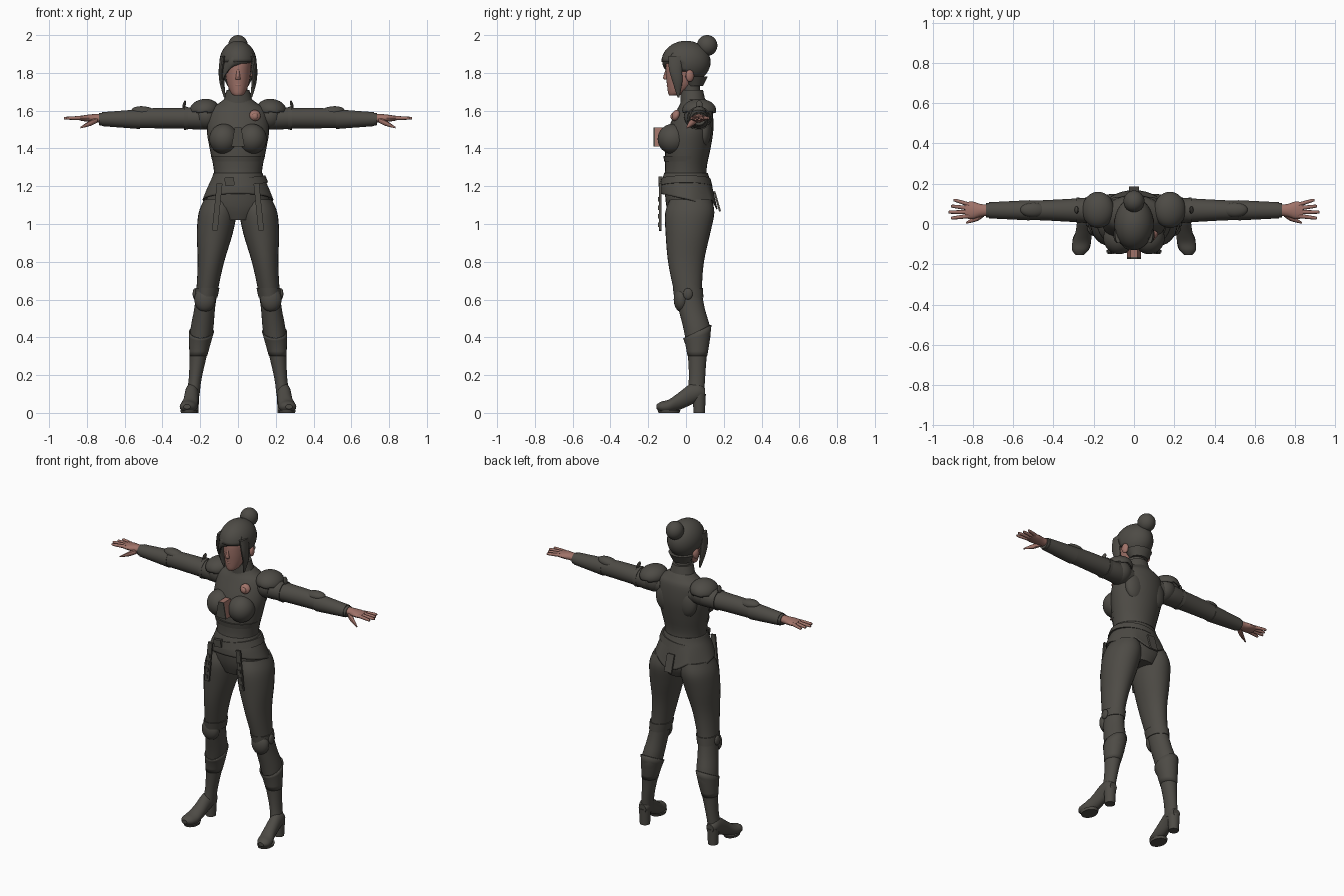
import bpy, bmesh, math
from mathutils import Vector, Matrix, Euler

cube = bpy.data.objects.get("Cube")
if cube:
    bpy.data.objects.remove(cube, do_unlink=True)


def material(name, red, green, blue):
    colour = (red, green, blue, 1)
    mat = bpy.data.materials.new(name)
    mat.use_nodes = True
    mat.diffuse_color = colour
    mat.node_tree.nodes["Principled BSDF"].inputs["Base Color"].default_value = colour
    return mat


cloth = material("charcoal cloth", red=.075, green=.07, blue=.06)
skin = material("warm skin", red=.35, green=.17, blue=.14)


def finish(name, bm, mat, mirror=False, thickness=0):
    """Turn a bmesh into a named, smooth shaded object."""
    bmesh.ops.recalc_face_normals(bm, faces=bm.faces[:])
    mesh = bpy.data.meshes.new(name)
    bm.to_mesh(mesh)
    bm.free()
    mesh.materials.append(mat)
    obj = bpy.data.objects.new(name, mesh)
    bpy.context.collection.objects.link(obj)
    bpy.ops.object.select_all(action="DESELECT")
    obj.select_set(True)
    bpy.context.view_layer.objects.active = obj
    bpy.ops.object.shade_smooth_by_angle(angle=math.radians(40))
    if thickness:
        obj.modifiers.new("thickness", "SOLIDIFY").thickness = thickness
    if mirror:
        obj.modifiers.new("mirror", "MIRROR")


def ring(x=0, y=0, z=0, wide=.05, deep=None):
    """One elliptical cross-section: centre and two half sizes."""
    return Vector((x, y, z, wide, wide if deep is None else deep))


def spline(a, b, c, d, t):
    return b + (c - a) * t / 2 + (a * 2 - b * 5 + c * 4 - d) * t * t / 2 + (b * 3 - a - c * 3 + d) * t ** 3 / 2


def loft(name, axis, rings, mat, mirror=False, sides=28, steps=4, closed=True, thickness=0, shift=None):
    """Skin a smooth surface through elliptical rings set across an axis."""
    padded = [rings[0], *rings, rings[-1]]
    rows = [spline(*padded[i:i + 4], s / steps) for i in range(len(rings) - 1) for s in range(steps)]
    rows.append(rings[-1])
    across, along = [Vector(row) for row in Matrix.Identity(3) if row["xyz".index(axis)] == 0]
    bm = bmesh.new()
    loops = []
    for row in rows:
        loop = []
        for k in range(sides):
            angle = math.tau * k / sides
            point = Vector(row[:3]) + across * row[3] * math.cos(angle) + along * row[4] * math.sin(angle)
            if shift:
                point.z += shift(point, angle)
            loop.append(bm.verts.new(point))
        loops.append(loop)
    for low, high in zip(loops, loops[1:]):
        for k in range(sides):
            bm.faces.new((low[k - 1], low[k], high[k], high[k - 1]))
    if closed:
        bm.faces.new(loops[0])
        bm.faces.new(loops[-1])
    finish(name, bm, mat, mirror, thickness)


def ball(name, centre, size, mat, mirror=False, turn=(0, 0, 0), keep=None, thickness=0):
    bm = bmesh.new()
    place = Matrix.LocRotScale(Vector(centre), Euler(turn), Vector(size))
    bmesh.ops.create_uvsphere(bm, u_segments=32, v_segments=20, radius=1, matrix=place)
    if keep:
        gone = [face for face in bm.faces if not keep(face.calc_center_median())]
        bmesh.ops.delete(bm, geom=gone, context="FACES")
    finish(name, bm, mat, mirror, thickness)


def box(name, centre, size, mat, mirror=False, turn=(0, 0, 0)):
    bm = bmesh.new()
    bmesh.ops.create_cube(bm, size=1, matrix=Matrix.LocRotScale(Vector(centre), Euler(turn), Vector(size)))
    finish(name, bm, mat, mirror)


# Torso, bust and collar
loft("torso", "z", [
    ring(z=1.02, y=.02, wide=.1), ring(z=1.1, y=.02, wide=.17, deep=.125),
    ring(z=1.23, wide=.13, deep=.115), ring(z=1.3, wide=.13, deep=.11),
    ring(z=1.4, y=.01, wide=.15, deep=.12), ring(z=1.5, y=.025, wide=.165, deep=.12),
    ring(z=1.6, y=.045, wide=.15, deep=.095), ring(z=1.64, y=.045, wide=.1, deep=.075),
    ring(z=1.67, y=.035, wide=.06)], cloth)
loft("collar", "z", [ring(z=1.62, y=.04, wide=.085, deep=.07), ring(z=1.71, y=.03, wide=.06)], cloth)
loft("neck", "z", [ring(z=1.66, y=.03), ring(z=1.76, y=.02)], cloth)
loft("bodice_seam", "z", [ring(z=1.33, wide=.135, deep=.115), ring(z=1.36, wide=.143, deep=.12)], cloth)
ball("bust", (.075, -.07, 1.45), (.077, .08, .08), cloth, mirror=True)
ball("shoulder_blade", (.075, .095, 1.5), (.065, .04, .09), cloth, mirror=True)


# Tapered chest clasp with skin behind it, and the round badge
def clasp(name, front, back, mat):
    middle, length = (front + back) / 2, back - front
    bm = bmesh.new()
    place = Matrix.LocRotScale(Vector((0, middle, 1.46)), None, Vector((.07, length, .1)))
    bmesh.ops.create_cube(bm, size=1, matrix=place)
    for vert in bm.verts:
        if vert.co.z > 1.5:
            vert.co.x *= .5
    finish(name, bm, mat)


clasp("clasp_backing", front=-.165, back=-.1, mat=skin)
clasp("clasp_front", front=-.173, back=-.165, mat=cloth)
ball("badge", (.09, -.055, 1.575), (.03, .02, .03), skin, turn=(-.4, 0, .3))
ball("badge_boss", (.09, -.07, 1.57), (.016, .012, .018), skin)


# Flared skirt, raised at the front and pointed at the back
def hem(point, angle):
    drop = max(0, min(1, (1.22 - point.z) / .08))
    back = math.sin(angle)
    points = abs(math.cos(angle * 2.5 - math.pi * 1.25))
    return -drop * (.05 * back * points if back > 0 else .03 * back)


loft("skirt", "z", [ring(z=1.27, wide=.13, deep=.115), ring(z=1.24, wide=.14, deep=.125),
                    ring(z=1.19, y=.005, wide=.163, deep=.14), ring(z=1.13, y=.015, wide=.187, deep=.153)],
     cloth, sides=60, closed=False, thickness=.008, shift=hem)
loft("belt", "z", [ring(z=1.2, wide=.16, deep=.14), ring(z=1.24, wide=.145, deep=.13)], cloth,
     shift=lambda point, angle: point.x * .12)
box("buckle", (-.045, -.135, 1.225), (.05, .02, .045), cloth, turn=(0, -.12, 0))
box("hanging_strap", (.11, -.136, 1.09), (.03, .012, .25), cloth, mirror=True, turn=(0, -.1, 0))
for i in range(4):
    box(f"strap_stud_{i}", (.105 + i * .006, -.144, 1.13 - i * .045), (.016, .008, .022), cloth,
        mirror=True, turn=(0, -.1, 0))
box("back_tab", (0, .165, 1.12), (.05, .01, .11), cloth, turn=(.28, 0, 0))


# Legs splay along a straight line from hip to ankle
def leg_ring(z, y, wide, deep):
    return ring(x=.1 + (1.12 - z) * .135, y=y, z=z, wide=wide, deep=deep)


loft("leg", "z", [
    leg_ring(z=1.13, y=.025, wide=.08, deep=.11), leg_ring(z=1.06, y=.02, wide=.1, deep=.13),
    leg_ring(z=.95, y=.01, wide=.095, deep=.118), leg_ring(z=.8, y=0, wide=.07, deep=.095),
    leg_ring(z=.65, y=.01, wide=.057, deep=.075), leg_ring(z=.55, y=.03, wide=.055, deep=.07),
    leg_ring(z=.43, y=.06, wide=.06, deep=.07), leg_ring(z=.3, y=.06, wide=.045, deep=.05),
    leg_ring(z=.18, y=.058, wide=.034, deep=.043), leg_ring(z=.09, y=.05, wide=.035, deep=.045)],
    cloth, mirror=True)
loft("boot_cuff", "z", [leg_ring(z=.3, y=.06, wide=.047, deep=.052), leg_ring(z=.43, y=.06, wide=.066, deep=.075)],
     cloth, mirror=True, closed=False, thickness=.006,
     shift=lambda point, angle: max(0, point.z - .36) * .5 * math.sin(angle))
loft("knee_band", "z", [leg_ring(z=.61, y=.015, wide=.06, deep=.077), leg_ring(z=.66, y=.01, wide=.064, deep=.08)],
     cloth, mirror=True)
ball("knee_pad", (.175, -.025, .6), (.056, .04, .065), cloth, mirror=True)
ball("knee_knob", (.228, .01, .63), (.012, .025, .03), cloth, mirror=True)

# Heeled feet
loft("foot", "y", [
    ring(x=.238, y=.1, z=.105, wide=.025), ring(x=.24, y=.07, z=.11, wide=.037, deep=.045),
    ring(x=.245, y=.02, z=.095, wide=.037, deep=.055), ring(x=.25, y=-.04, z=.06, wide=.04, deep=.046),
    ring(x=.26, y=-.09, z=.036, wide=.046, deep=.035), ring(x=.267, y=-.13, z=.032, wide=.04, deep=.028),
    ring(x=.27, y=-.155, z=.033, wide=.018, deep=.012)], cloth, mirror=True)
loft("heel", "z", [ring(x=.24, y=.07, z=0, wide=.03), ring(x=.24, y=.07, z=.1, wide=.035)], cloth, mirror=True)
loft("sole", "z", [ring(x=.26, y=-.09, z=0, wide=.042, deep=.055), ring(x=.26, y=-.09, z=.015, wide=.046, deep=.06)],
     cloth, mirror=True)


# Arms run straight out at shoulder height
def arm_ring(x, wide, deep, drop=0):
    return ring(x=x, y=.068, z=1.56 - drop, wide=wide, deep=deep)


loft("arm", "x", [
    arm_ring(x=.1, wide=.055, deep=.055), arm_ring(x=.2, wide=.064, deep=.06),
    arm_ring(x=.3, wide=.058, deep=.055), arm_ring(x=.45, wide=.05, deep=.053),
    arm_ring(x=.6, wide=.045, deep=.045, drop=.005), arm_ring(x=.735, wide=.035, deep=.032, drop=.005)],
    cloth, mirror=True)
loft("bracer", "x", [arm_ring(x=.52, wide=.05, deep=.052, drop=.005), arm_ring(x=.72, wide=.04, deep=.037, drop=.005)],
     cloth, mirror=True)
loft("arm_band", "x", [arm_ring(x=.265, wide=.062, deep=.06), arm_ring(x=.285, wide=.063, deep=.062)],
     cloth, mirror=True)
ball("band_spike", (.285, .07, 1.63), (.008, .018, .025), cloth, mirror=True, turn=(0, -.25, 0))
ball("elbow_pad", (.5, .07, 1.595), (.065, .036, .028), cloth, mirror=True, turn=(0, -.1, 0))
ball("shoulder_joint", (.165, .065, 1.57), (.07, .075, .07), cloth, mirror=True)
ball("shoulder_pad", (.178, .07, 1.602), (.08, .09, .06), cloth, mirror=True, turn=(0, .15, 0),
     keep=lambda c: c.z > 1.59, thickness=.008)

# Hands with spread fingers
loft("palm", "x", [arm_ring(x=.71, wide=.028, deep=.023), arm_ring(x=.76, wide=.031, deep=.022),
                   arm_ring(x=.8, wide=.043, deep=.018), arm_ring(x=.84, wide=.04, deep=.012)],
     skin, mirror=True, sides=16)
for i, finger in enumerate(("index", "middle", "ring", "little")):
    root, tip, reach = .04 + i * .019, .03 + i * .029, .92 - .012 * abs(i - 1)
    loft(finger + "_finger", "x", [ring(x=.82, y=root, z=1.562, wide=.011), ring(x=reach - .01, y=tip, z=1.56, wide=.008),
                                   ring(x=reach, y=tip, z=1.56, wide=.003)], skin, mirror=True, sides=10)
loft("thumb", "x", [ring(x=.745, y=.05, z=1.55, wide=.014), ring(x=.78, y=.03, z=1.535, wide=.016),
                    ring(x=.835, y=.005, z=1.51, wide=.004)], skin, mirror=True, sides=10)

# Head
loft("face", "z", [
    ring(z=1.68, y=-.066, wide=.022), ring(z=1.695, y=-.05, wide=.038, deep=.045),
    ring(z=1.74, y=-.025, wide=.057, deep=.076), ring(z=1.8, y=-.01, wide=.067, deep=.097),
    ring(z=1.86, wide=.07, deep=.104), ring(z=1.92, wide=.05, deep=.07)], skin)
loft("nose", "z", [ring(z=1.765, y=-.1, wide=.013), ring(z=1.775, y=-.104, wide=.012, deep=.017),
                   ring(z=1.825, y=-.1, wide=.006)], skin, sides=12)
ball("lips", (0, -.089, 1.735), (.02, .013, .009), skin)
ball("ear", (.084, .02, 1.785), (.014, .022, .032), skin, mirror=True, turn=(0, 0, .3))

# Hair: cap open at the face, bun, side locks and a swept fringe
ball("hair_cap", (0, 0, 1.858), (.098, .13, .112), cloth, thickness=.006,
     keep=lambda c: c.z > 1.865 or c.y > -.02 and c.z > 1.8 or c.y > .02)
ball("hair_bun", (0, .112, 1.945), (.052, .054, .055), cloth)
loft("nape", "z", [ring(z=1.73, y=.045, wide=.055, deep=.045), ring(z=1.78, y=.04, wide=.08, deep=.075)], cloth)
loft("side_lock", "z", [ring(x=.078, y=-.05, z=1.89, wide=.016, deep=.045), ring(x=.087, y=-.055, z=1.82, wide=.015, deep=.036),
                        ring(x=.085, y=-.045, z=1.75, wide=.013, deep=.026), ring(x=.07, y=-.04, z=1.67, wide=.005)],
     cloth, mirror=True, sides=14)
loft("swept_fringe", "x", [ring(x=-.085, y=-.06, z=1.79, wide=.016, deep=.045), ring(x=-.06, y=-.09, z=1.83, wide=.016, deep=.036),
                           ring(x=-.02, y=-.11, z=1.865, wide=.016, deep=.03), ring(x=.075, y=-.07, z=1.88, wide=.01, deep=.025)],
     cloth, sides=14)
